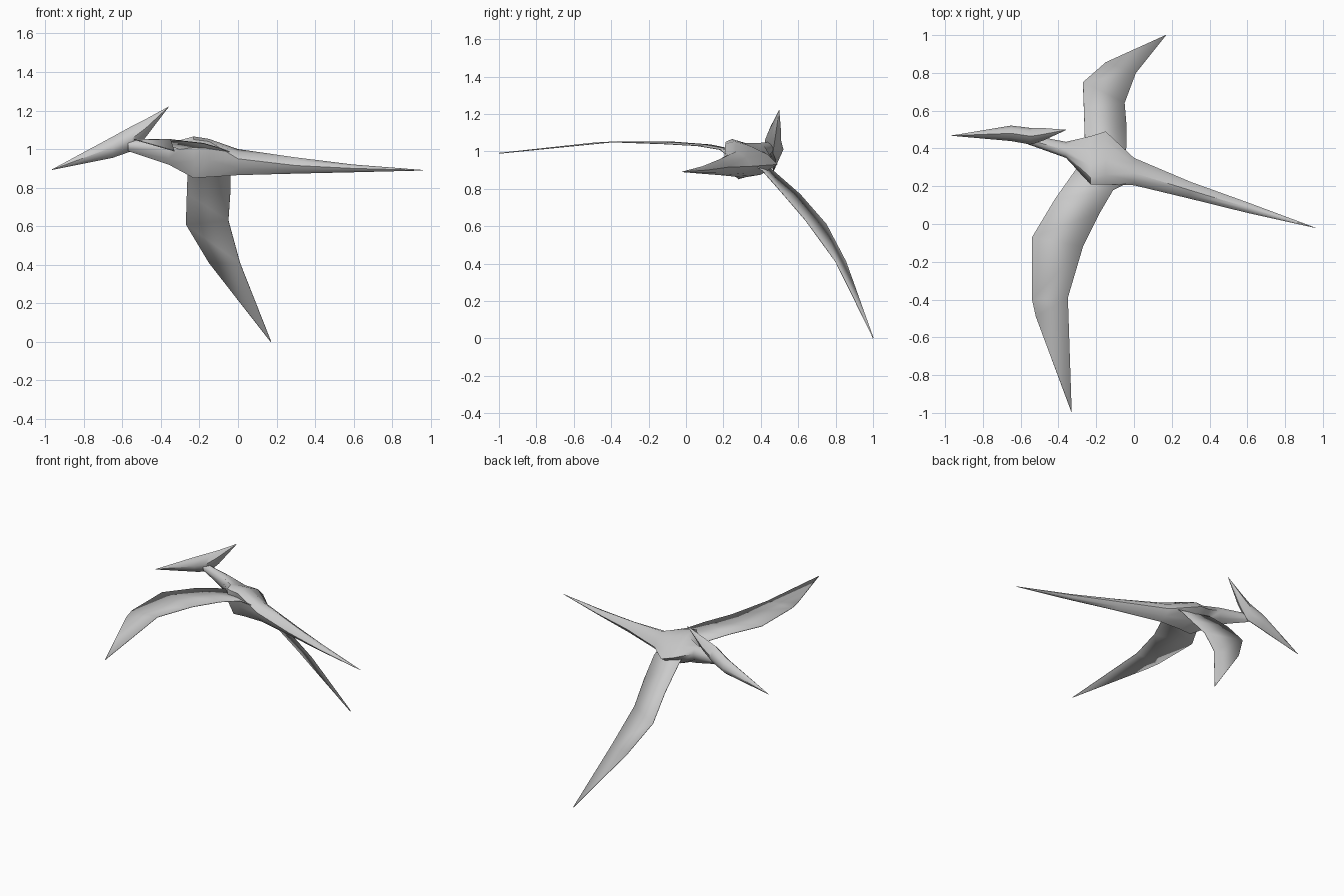
import bpy, bmesh, math
from mathutils import Vector

cube = bpy.data.objects.get("Cube")
if cube:
    bpy.data.objects.remove(cube)

grey = bpy.data.materials.new("plain grey")
grey.use_nodes = True
grey.diffuse_color = (0.6, 0.6, 0.6, 1)
grey.node_tree.nodes["Principled BSDF"].inputs["Base Color"].default_value = (0.6, 0.6, 0.6, 1)


def finish(name, bm, angle):
    bmesh.ops.remove_doubles(bm, verts=bm.verts[:], dist=0.0005)
    bmesh.ops.recalc_face_normals(bm, faces=bm.faces[:])
    mesh = bpy.data.meshes.new(name)
    bm.to_mesh(mesh)
    bm.free()
    mesh.materials.append(grey)
    obj = bpy.data.objects.new(name, mesh)
    bpy.context.collection.objects.link(obj)
    bpy.ops.object.select_all(action='DESELECT')
    obj.select_set(True)
    bpy.context.view_layer.objects.active = obj
    bpy.ops.object.shade_smooth_by_angle(angle=math.radians(angle))
    return obj


def ring(x, corners, bulge):
    """Four (y, z) corners plus a bulged point between each pair."""
    pts = [Vector((x, y, z)) for y, z in corners]
    centre = sum(pts, Vector()) / 4
    out = []
    for a, b in zip(pts, pts[1:] + pts[:1]):
        mid = (a + b) / 2
        out += [a, mid + (mid - centre) * bulge]
    return out


def loft(name, stations, bulge=0.25):
    bm = bmesh.new()
    rings = [[bm.verts.new(p) for p in ring(x, c, bulge)] for x, c in stations]
    for r, s in zip(rings, rings[1:]):
        for i in range(8):
            j = (i + 1) % 8
            bm.faces.new((r[i], r[j], s[j], s[i]))
    bm.faces.new(rings[0])
    bm.faces.new(rings[-1])
    return finish(name, bm, 50)


def diamond(y, half, low, high):
    mid = (low + high) / 2
    return [(y - half, mid), (y, high), (y + half, mid), (y, low)]


def wing(name, leading, trailing):
    bm = bmesh.new()
    a = [bm.verts.new(p) for p in leading]
    b = [bm.verts.new(p) for p in trailing]
    for i in range(len(a) - 1):
        bm.faces.new((a[i], a[i + 1], b[i + 1], b[i]))
    obj = finish(name, bm, 60)
    solid = obj.modifiers.new("thin skin", 'SOLIDIFY')
    solid.thickness = 0.004
    solid.offset = 0


# Neck, rolled torso and long tapering tail: near, top, far, bottom corners
loft("body", [
    (-0.57, diamond(0.45, 0.025, 0.99, 1.05)),
    (-0.36, [(0.35, 1.0), (0.39, 1.045), (0.435, 1.0), (0.39, 0.92)]),
    (-0.23, [(0.21, 1.05), (0.31, 1.045), (0.465, 0.95), (0.28, 0.85)]),
    (-0.15, [(0.21, 1.04), (0.34, 1.03), (0.49, 0.93), (0.28, 0.855)]),
    (0.0, [(0.205, 0.95), (0.27, 1.0), (0.35, 0.92), (0.26, 0.865)]),
    (0.3, diamond(0.178, 0.045, 0.873, 0.957)),
    (0.6, diamond(0.087, 0.028, 0.88, 0.92)),
    (0.96, diamond(-0.02, 0.001, 0.889, 0.892)),
])

# Beak, skull and swept crest
loft("head", [
    (-0.965, diamond(0.468, 0.001, 0.892, 0.895)),
    (-0.65, diamond(0.48, 0.041, 0.955, 1.065)),
    (-0.55, diamond(0.465, 0.044, 0.99, 1.12)),
    (-0.53, diamond(0.467, 0.041, 1.01, 1.13)),
    (-0.48, diamond(0.475, 0.033, 1.06, 1.155)),
    (-0.36, diamond(0.498, 0.001, 1.218, 1.221)),
])

# Raised wing on the near side
wing("right_wing",
     [(-0.30, 0.30, 1.0), (-0.42, 0.13, 1.035), (-0.54, -0.07, 1.05),
      (-0.54, -0.40, 1.05), (-0.52, -0.49, 1.045), (-0.33, -1.0, 0.99)],
     [(-0.03, 0.22, 0.98), (-0.11, 0.18, 1.01), (-0.18, 0.06, 1.03),
      (-0.27, -0.12, 1.04), (-0.35, -0.39, 1.05), (-0.33, -0.99, 0.99)])

# Lowered wing on the far side
wing("left_wing",
     [(-0.26, 0.38, 0.96), (-0.26, 0.45, 0.91), (-0.265, 0.61, 0.77),
      (-0.27, 0.75, 0.61), (-0.15, 0.855, 0.41), (0.17, 1.0, 0.0)],
     [(-0.05, 0.34, 0.95), (-0.04, 0.41, 0.895), (-0.04, 0.52, 0.77),
      (-0.05, 0.64, 0.63), (0.01, 0.80, 0.41), (0.17, 1.0, 0.005)])
